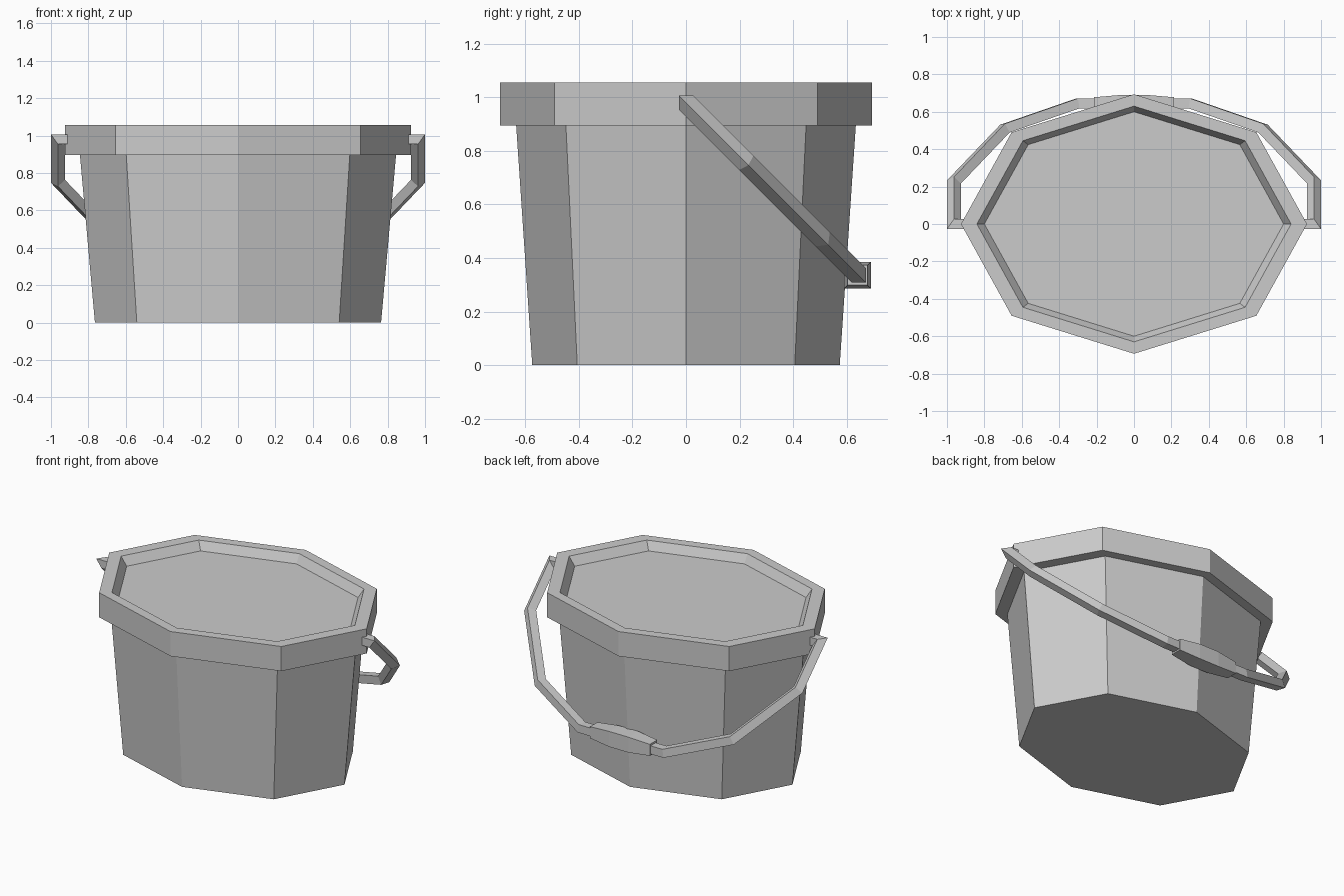
import bpy, bmesh
from math import cos, sin, pi, sqrt
from mathutils import Vector

cube = bpy.data.objects.get("Cube")
if cube:
    bpy.data.objects.remove(cube, do_unlink=True)

grey = bpy.data.materials.new("plain grey")
grey.use_nodes = True
grey.diffuse_color = (0.6, 0.6, 0.6, 1)
grey.node_tree.nodes["Principled BSDF"].inputs["Base Color"].default_value = (0.6, 0.6, 0.6, 1)


def loft(name, rings, cap_start=True, cap_end=True):
    """Skin a list of equal-sized point rings into a flat-shaded object."""
    bm = bmesh.new()
    loops = [[bm.verts.new(p) for p in ring] for ring in rings]
    n = len(loops[0])
    for a, b in zip(loops, loops[1:]):
        for i in range(n):
            j = (i + 1) % n
            bm.faces.new((a[i], a[j], b[j], b[i]))
    if cap_start:
        bm.faces.new(loops[0])
    if cap_end:
        bm.faces.new(loops[-1])
    bmesh.ops.recalc_face_normals(bm, faces=bm.faces)
    mesh = bpy.data.meshes.new(name)
    bm.to_mesh(mesh)
    bm.free()
    mesh.materials.append(grey)
    obj = bpy.data.objects.new(name, mesh)
    bpy.context.collection.objects.link(obj)
    return obj


def oval(radius, z, sides=8):
    """Eight-sided oval ring, corners on the axes."""
    angles = [2 * pi * i / sides for i in range(sides)]
    return [Vector((radius * cos(a), 0.75 * radius * sin(a), z)) for a in angles]


# Tapered bucket wall and base
loft("bucket_body", [oval(0.765, 0), oval(0.845, 0.895)], cap_end=False)

# Overhanging lid with a shallow recessed top
lid_profile = [(0.845, 0.895), (0.925, 0.895), (0.925, 1.055), (0.84, 1.055), (0.80, 1.0)]
loft("lid", [oval(r, z) for r, z in lid_profile], cap_start=False)

# Hanging handle: a mitred square rod lying in a plane tilted 45 degrees
PIVOT_Z = 0.98
ROD = 0.0375
half = [(0.91, 0), (0.9625, 0), (0.9625, 0.225), (0.69, 0.51), (0.30, 0.645)]
path = half + [(-x, y) for x, y in reversed(half)]
points = [Vector((x, y, PIVOT_Z - y)) for x, y in path]
plane_normal = Vector((0, 1, 1)).normalized()
rings = []
for i, p in enumerate(points):
    before = (p - points[max(i - 1, 0)]).normalized()
    after = (points[min(i + 1, len(points) - 1)] - p).normalized()
    tangent = (before + after).normalized()
    reference = after if after.length else before
    side = plane_normal.cross(tangent) * ROD / tangent.dot(reference)
    up = plane_normal * ROD
    rings.append([p + side, p + up, p - side, p - up])
loft("handle", rings)

# Square grip, thicker in the middle
grip_profile = [(-0.215, 0.0375), (-0.07, 0.05), (0.07, 0.05), (0.215, 0.0375)]
corners = [(-1, -1), (1, -1), (1, 1), (-1, 1)]
loft("handle_grip", [[Vector((x, 0.64 + h * a, 0.336 + h * b)) for a, b in corners]
                     for x, h in grip_profile])
